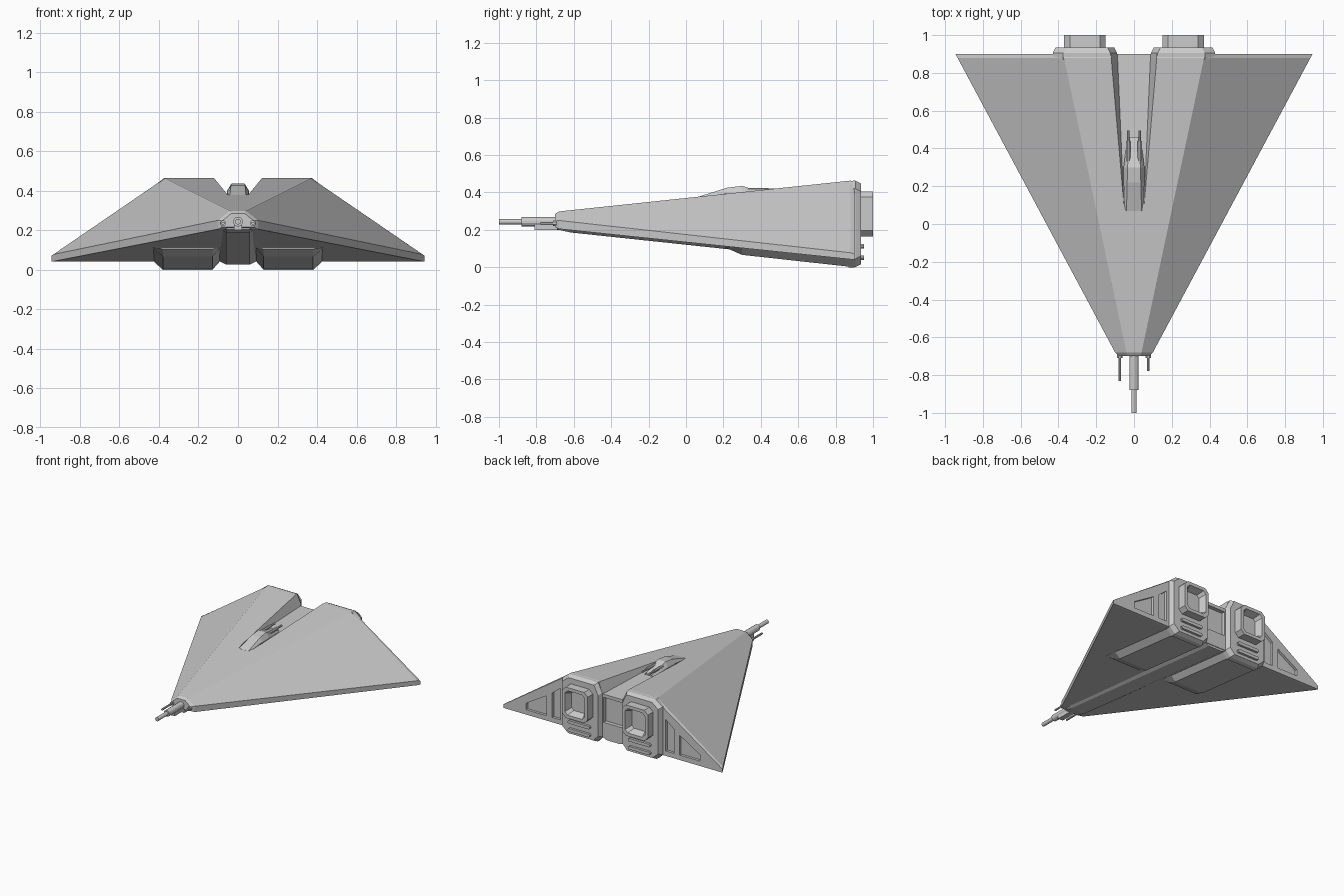
import bpy, bmesh, math
from mathutils import Matrix

if "Cube" in bpy.data.objects:
    bpy.data.objects.remove(bpy.data.objects["Cube"])


def make_object(name, bm, mirror=False):
    bmesh.ops.recalc_face_normals(bm, faces=bm.faces)
    mesh = bpy.data.meshes.new(name)
    bm.to_mesh(mesh)
    bm.free()
    ob = bpy.data.objects.new(name, mesh)
    bpy.context.collection.objects.link(ob)
    if mirror:
        ob.modifiers.new("Mirror", 'MIRROR').use_mirror_merge = False
    return ob


def loft(name, sections, mirror=False):
    """Skin a list of (y, [(x, z), ...]) rings and cap both ends."""
    bm = bmesh.new()
    rings = [[bm.verts.new((x, y, z)) for x, z in pts] for y, pts in sections]
    n = len(rings[0])
    for a, b in zip(rings, rings[1:]):
        for i in range(n):
            j = (i + 1) % n
            bm.faces.new((a[i], a[j], b[j], b[i]))
    bm.faces.new(rings[0])
    bm.faces.new(rings[-1])
    return make_object(name, bm, mirror)


def both(half):
    """Close a right-hand half profile into a symmetric ring."""
    return half + [(-x, z) for x, z in reversed(half)]


def octagon(x0, x1, z0, z1, c):
    return [(x0 + c, z0), (x1 - c, z0), (x1, z0 + c), (x1, z1 - c),
            (x1 - c, z1), (x0 + c, z1), (x0, z1 - c), (x0, z0 + c)]


def box(name, x, y, z, mirror=False):
    ring = [(x[0], z[0]), (x[1], z[0]), (x[1], z[1]), (x[0], z[1])]
    return loft(name, [(y[0], ring), (y[1], ring)], mirror)


def rod(name, x, z, steps, sides=10, mirror=False):
    """Stepped barrel along y; steps are (y, radius)."""
    secs = []
    for y, r in steps:
        ring = [(x + r * math.cos(2 * math.pi * (i + .5) / sides),
                 z + r * math.sin(2 * math.pi * (i + .5) / sides)) for i in range(sides)]
        secs.append((y, ring))
    return loft(name, secs, mirror)


def lerp(a, b, t):
    return a + (b - a) * t


# Wedge hull with a chamfered nose and tail
nose = [(.04, .298), (.1, .25), (.1, .205)]
tail = [(.375, .465), (.945, .075), (.945, .04)]
t = 1.56 / 1.58
pre = [(lerp(a[0], b[0], t), lerp(a[1], b[1], t)) for a, b in zip(nose, tail)]
hull = loft("hull", [
    (-.70, both([(.033, .285), (.08, .247), (.08, .215)])),
    (-.68, both(nose)),
    (.88, both(pre)),
    (.90, both([(.37, .455), (.945, .07), (.945, .042)]))])

# Cutters: dorsal channel, rear panels, recess between the engines
def channel(y, w):
    return (y, both([(w, .38), (w + .09, .6)]))

cutters = [
    loft("channel_cutter", [channel(.07, .052), channel(1.0, .092)]),
    loft("inner_panel_cutter", [(y, [(.455, .08), (.525, .08), (.525, .27), (.455, .325)])
                                for y in (.88, .95)], True),
    loft("outer_panel_cutter", [(y, [(.575, .08), (.75, .08), (.75, .13), (.575, .235)])
                                for y in (.88, .95)], True),
    box("tail_recess_cutter", (-.082, .082), (.87, .95), (.16, .355))]
for c in cutters:
    c.hide_render = True
    c.display_type = 'WIRE'
    m = hull.modifiers.new(c.name, 'BOOLEAN')
    m.object = c
    m.solver = 'EXACT'

# Belly keel
loft("keel", [(y, both([(a, z + .04), (a, z + .02), (b, z)])) for y, a, b, z in
              ((-.69, .075, .055, .203), (-.62, .085, .06, .186), (.895, .1, .06, .025))])

# Engine housing at the tail
def housing(d):
    return [(.13 + d, d), (.38 - d, d), (.43 - d, .045 + d), (.43 - d, .42 - d),
            (.375 - d, .463 - d), (.125 + d, .463 - d), (.09 + d, .39 - d), (.09 + d, .045 + d)]

loft("engine_housing", [(.87, [(x, z - .002) for x, z in housing(0)]),
                        (.905, housing(0)), (.935, housing(.015))], True)

# Belly fairing ahead of each engine
def fairing(y, z, h):
    return (y, [(.13, z), (.38, z), (.43, z + h), (.43, z + h + .03), (.09, z + h + .03), (.09, z + h)])

loft("engine_fairing", [fairing(.21, .105, .005), fairing(.3, .066, .038),
                        fairing(.89, .001, .045)], True)

# Hollow square nozzles
loft("engine_nozzle", [(.91, octagon(.15, .37, .165, .405, .03)),
                       (1.0, octagon(.15, .37, .165, .405, .03)),
                       (1.0, octagon(.175, .345, .19, .38, .022)),
                       (.945, octagon(.195, .325, .21, .36, .018))], True)

# Vent bars below the nozzles
for i, z in enumerate((.05, .112)):
    loft("vent_bar_%d" % i, [(.92, octagon(.165, .355, z - .012, z + .012, .008)),
                             (.953, octagon(.165, .355, z - .012, z + .012, .008))], True)

# Dorsal turret with twin barrels facing aft
def turret(y, w, top, z):
    return (y, both([(top, z), (w, lerp(.37, z, .45)), (w, .36)]))

loft("turret", [turret(.07, .05, .04, .378), turret(.22, .055, .036, .425),
                turret(.30, .055, .034, .435), turret(.38, .045, .03, .408),
                turret(.46, .036, .025, .39)])
rod("turret_barrel", .03, .413, [(.33, .012), (.44, .012), (.44, .008), (.495, .008)], 8, True)

# Nose guns
rod("main_gun", 0, .243, [(-.66, .025), (-.88, .025), (-.88, .015), (-1.0, .015)], 12)
box("gun_cradle", (-.02, .02), (-.81, -.66), (.2, .226))
for side, x, end in (("left", -.075, -.83), ("right", .075, -.778)):
    rod(side + "_nose_gun", x, .235, [(-.67, .015), (-.71, .015), (-.71, .008), (end, .008)], 8)
